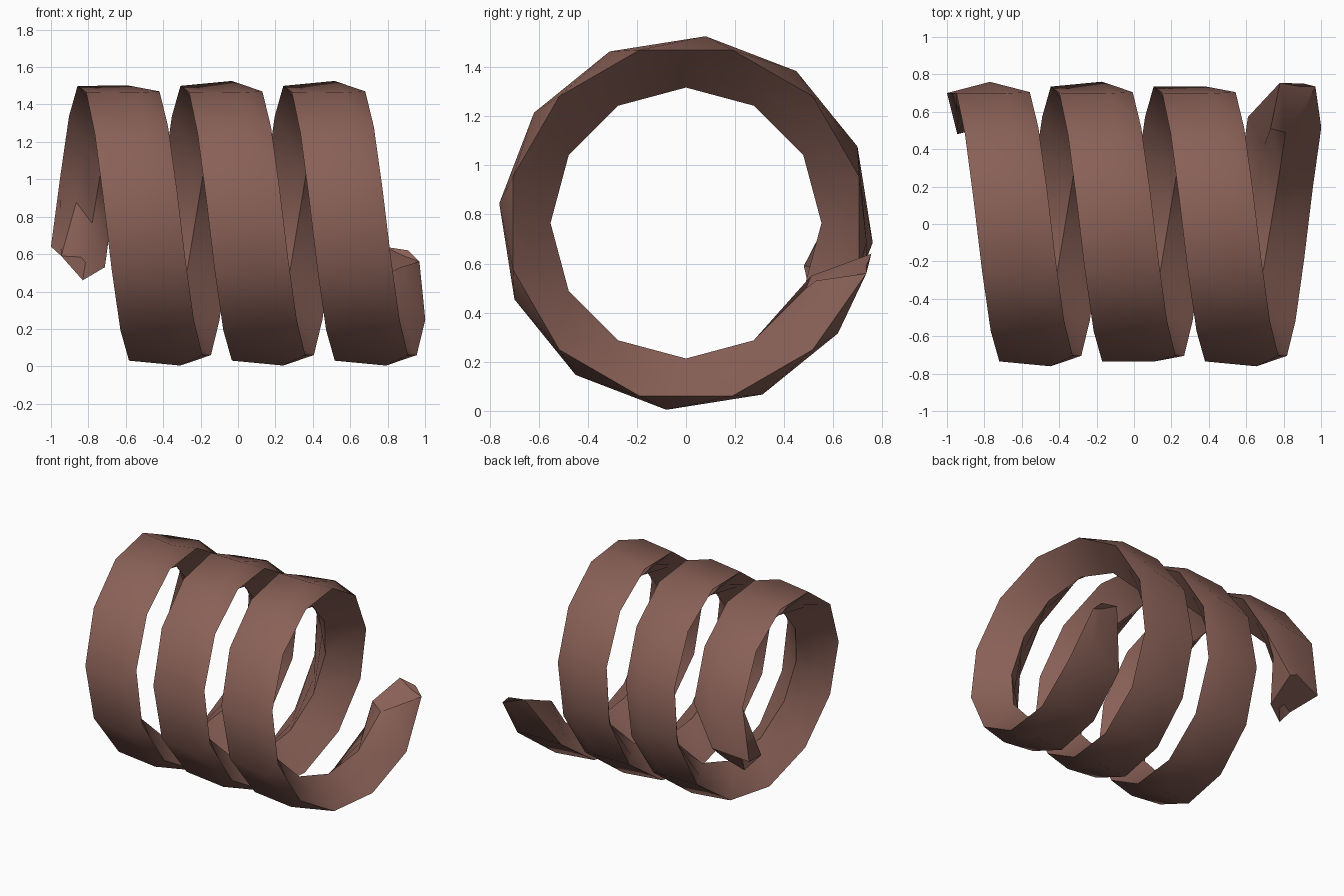
import bpy, bmesh
from math import radians, sin, cos

if "Cube" in bpy.data.objects:
    bpy.data.objects.remove(bpy.data.objects["Cube"])

PITCH, CZ = 0.55, 0.765

# cross-section of the band: (axial offset, radius, angle lead in degrees)
PROFILE = [(-0.20, 0.746, 20), (0.068, 0.765, 24), (0.20, 0.73, 15),
           (0.10, 0.642, 7.5), (0.0, 0.552, 0), (-0.10, 0.648, 10)]


def place(x, r, deg):
    a = radians(deg)
    return (x, r * cos(a), CZ + r * sin(a))


def ring(turn, flat):
    return [place(-0.78 + PITCH * (turn + lead) / 360 + dx,
                  min(r, 0.74) if flat and i == 1 else r, turn + lead)
            for i, (dx, r, lead) in enumerate(PROFILE)]


bm = bmesh.new()
# a few rings have a flattened outer ridge
rows = [ring(t, t in (60, 510, 690)) for t in range(-30, 1051, 30)]

# pinched, blunt ends
rows[0] = [(-1.0, 0.70, 0.64), (-0.77, 0.76, 0.69), (-0.73, 0.74, 0.68),
           (-0.712, 0.56, 0.53), (-0.83, 0.51, 0.46), (-0.945, 0.48, 0.59)]
rows[-1] = [(0.78, 0.755, 0.64), (0.91, 0.75, 0.62), (0.97, 0.735, 0.56),
            (0.87, 0.53, 0.53), (0.81, 0.49, 0.50), (0.73, 0.51, 0.55)]

# skin the rings into a coiled band
vr = [[bm.verts.new(p) for p in row] for row in rows]
n = len(PROFILE)
for a, b in zip(vr, vr[1:]):
    for i in range(n):
        j = (i + 1) % n
        bm.faces.new((a[i], a[j], b[j], b[i]))
bm.faces.new(vr[0])
bm.faces.new(vr[-1][::-1])
bmesh.ops.recalc_face_normals(bm, faces=bm.faces)

mesh = bpy.data.meshes.new("coil_band")
bm.to_mesh(mesh)
bm.free()
band = bpy.data.objects.new("coil_band", mesh)
bpy.context.collection.objects.link(band)

brown = bpy.data.materials.new("reddish brown")
brown.diffuse_color = (0.25, 0.118, 0.095, 1)
brown.use_nodes = True
brown.node_tree.nodes["Principled BSDF"].inputs["Base Color"].default_value = brown.diffuse_color
mesh.materials.append(brown)

# smooth along the coil, crisp along its edges
bpy.context.view_layer.objects.active = band
band.select_set(True)
bpy.ops.object.shade_smooth_by_angle(angle=radians(40))
